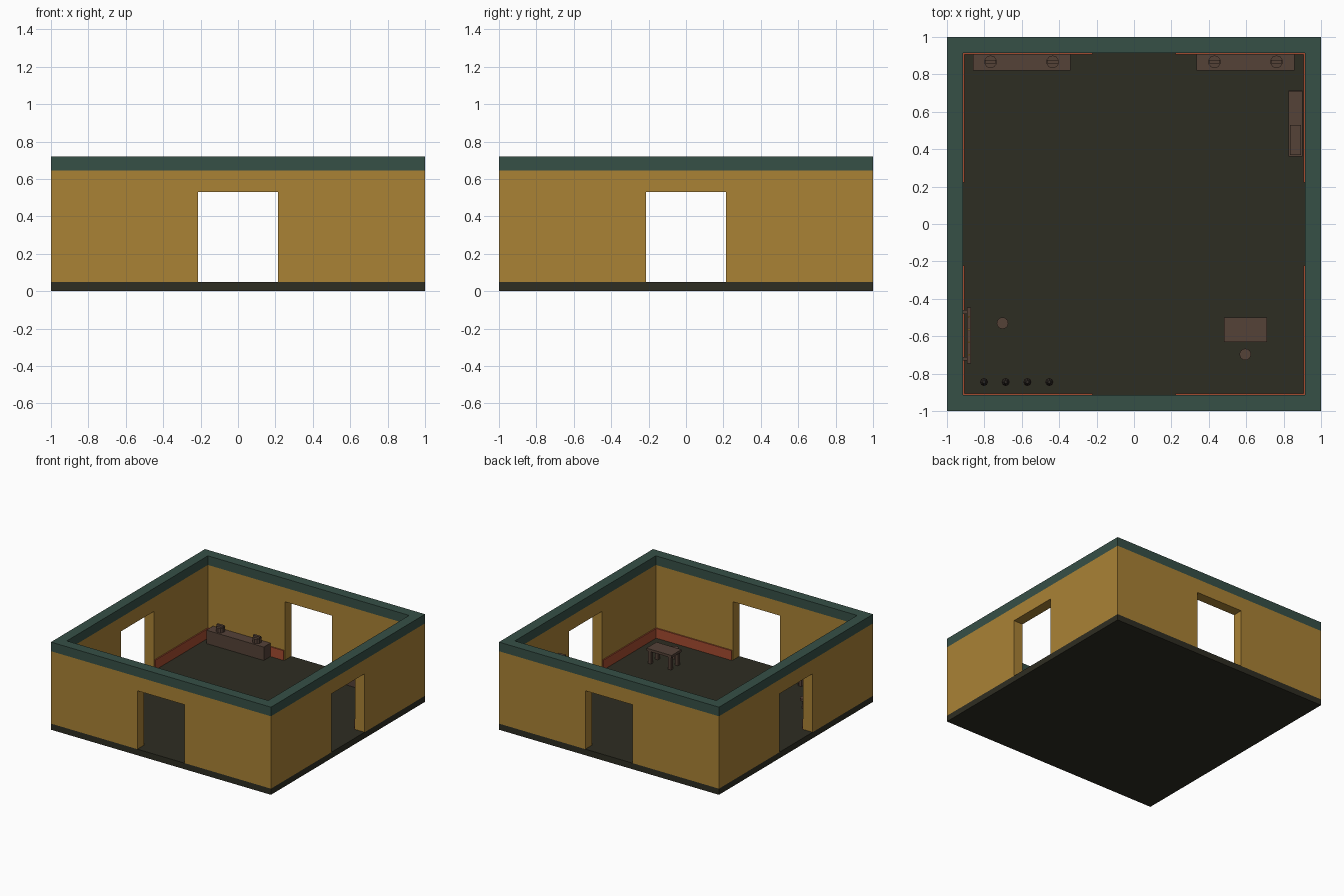
import bpy, bmesh, math
from mathutils import Matrix

if "Cube" in bpy.data.objects:
    bpy.data.objects.remove(bpy.data.objects["Cube"])


def material(name, rgb):
    m = bpy.data.materials.new(name)
    m.diffuse_color = (*rgb, 1)
    m.use_nodes = True
    m.node_tree.nodes["Principled BSDF"].inputs["Base Color"].default_value = m.diffuse_color
    return m


OCHRE = material("ochre plaster", (0.40, 0.223, 0.036))
GREEN = material("dark green trim", (0.037, 0.080, 0.062))
FLOOR = material("dark floor", (0.027, 0.026, 0.016))
RUST = material("rust skirting", (0.376, 0.072, 0.030))
BROWN = material("brown wood", (0.090, 0.054, 0.039))
DARK = material("dark metal", (0.030, 0.024, 0.020))


def finish(name, bm, mat):
    bmesh.ops.recalc_face_normals(bm, faces=bm.faces)
    me = bpy.data.meshes.new(name)
    bm.to_mesh(me)
    bm.free()
    if mat:
        me.materials.append(mat)
    ob = bpy.data.objects.new(name, me)
    bpy.context.collection.objects.link(ob)
    return ob


def box(name, x, y, z, mat):
    """Box from (min, max) ranges on each axis."""
    bm = bmesh.new()
    bmesh.ops.create_cube(bm, size=1)
    for v in bm.verts:
        v.co = [r[0] if c < 0 else r[1] for c, r in zip(v.co, (x, y, z))]
    return finish(name, bm, mat)


def cyl(name, x, y, z0, z1, r0, r1, sides, mat):
    bm = bmesh.new()
    bmesh.ops.create_cone(bm, cap_ends=True, segments=sides, radius1=r0, radius2=r1,
                          depth=z1 - z0, matrix=Matrix.Translation((x, y, (z0 + z1) / 2)))
    return finish(name, bm, mat)


def ring(name, outer, inner, z0, z1, mat):
    """Square frame with mitred corners."""
    bm = bmesh.new()
    corners = ((-1, -1), (1, -1), (1, 1), (-1, 1))
    loops = [[bm.verts.new((sx * r, sy * r, z)) for sx, sy in corners]
             for r, z in ((outer, z0), (outer, z1), (inner, z1), (inner, z0))]
    for a in range(4):
        p, q = loops[a], loops[(a + 1) % 4]
        for i in range(4):
            j = (i + 1) % 4
            bm.faces.new((p[i], p[j], q[j], q[i]))
    return finish(name, bm, mat)


INNER = 0.915
F = 0.05   # floor height

# Shell: floor, walls with four doorways, top trim
box("floor", (-1, 1), (-1, 1), (0, F), FLOOR)
walls = ring("walls", 1, INNER, F, 0.645, OCHRE)
ring("top_trim", 1, INNER, 0.645, 0.72, GREEN)
D = 0.215
for name, x, y in (("doorway_cutter_x", (-1.2, 1.2), (-D, D)),
                   ("doorway_cutter_y", (-D, D), (-1.2, 1.2))):
    c = box(name, x, y, (-0.1, 0.53), None)
    c.hide_render = True
    c.hide_viewport = True
    m = walls.modifiers.new(name, 'BOOLEAN')
    m.operation = 'DIFFERENCE'
    m.solver = 'EXACT'
    m.object = c

# Skirting either side of each doorway
for s in (-1, 1):
    near = sorted((s * 0.905, s * INNER))
    for t in (-1, 1):
        run = sorted((t * 0.222, t * INNER))
        box("skirting_side", near, run, (F, 0.13), RUST)
        run = sorted((t * 0.222, t * 0.905))
        box("skirting_end", run, near, (F, 0.13), RUST)

# Two counters on the back wall, each with two clamps
for x0, x1 in ((-0.862, -0.34), (0.335, 0.857)):
    box("counter", (x0, x1), (0.82, 0.908), (F, 0.16), BROWN)
    for x in (x0 + 0.095, x1 - 0.095):
        cyl("clamp_base", x, 0.867, 0.16, 0.195, 0.034, 0.034, 10, BROWN)
        box("clamp_bar", (x - 0.03, x + 0.03), (0.857, 0.877), (0.195, 0.212), BROWN)

# Tall cabinet on the right wall
box("cabinet", (0.826, 0.902), (0.36, 0.705), (F, 0.39), BROWN)
box("cabinet_end_panel", (0.826, 0.902), (0.705, 0.715), (F, 0.40), BROWN)
box("cabinet_top_box", (0.834, 0.894), (0.37, 0.53), (0.39, 0.42), BROWN)

# Table with four legs
box("table_top", (0.482, 0.71), (-0.63, -0.50), (0.155, 0.175), BROWN)
for x in (0.505, 0.687):
    for y in (-0.61, -0.52):
        box("table_leg", (x - 0.013, x + 0.013), (y - 0.013, y + 0.013), (F, 0.155), BROWN)

# Round stools
for x, y in ((0.595, -0.697), (-0.703, -0.53)):
    cyl("stool_seat", x, y, 0.115, 0.135, 0.031, 0.031, 16, BROWN)
    cyl("stool_post", x, y, F, 0.115, 0.018, 0.012, 10, BROWN)

# Peg rail on the left wall
box("peg_rail", (-0.893, -0.871), (-0.745, -0.447), (0.30, 0.34), BROWN)
for y in (-0.72, -0.47):
    box("rail_bracket", (-INNER, -0.893), (y - 0.01, y + 0.01), (0.31, 0.33), BROWN)
for i in range(4):
    cyl("rail_peg", -0.882, -0.70 + 0.068 * i, 0.34, 0.352, 0.006, 0.006, 6, OCHRE)

# Row of small jars by the front wall
for x in (-0.802, -0.686, -0.57, -0.453):
    cyl("jar", x, -0.845, F, 0.12, 0.022, 0.022, 8, BROWN)
    cyl("jar_neck", x, -0.845, 0.12, 0.15, 0.02, 0.008, 8, DARK)
